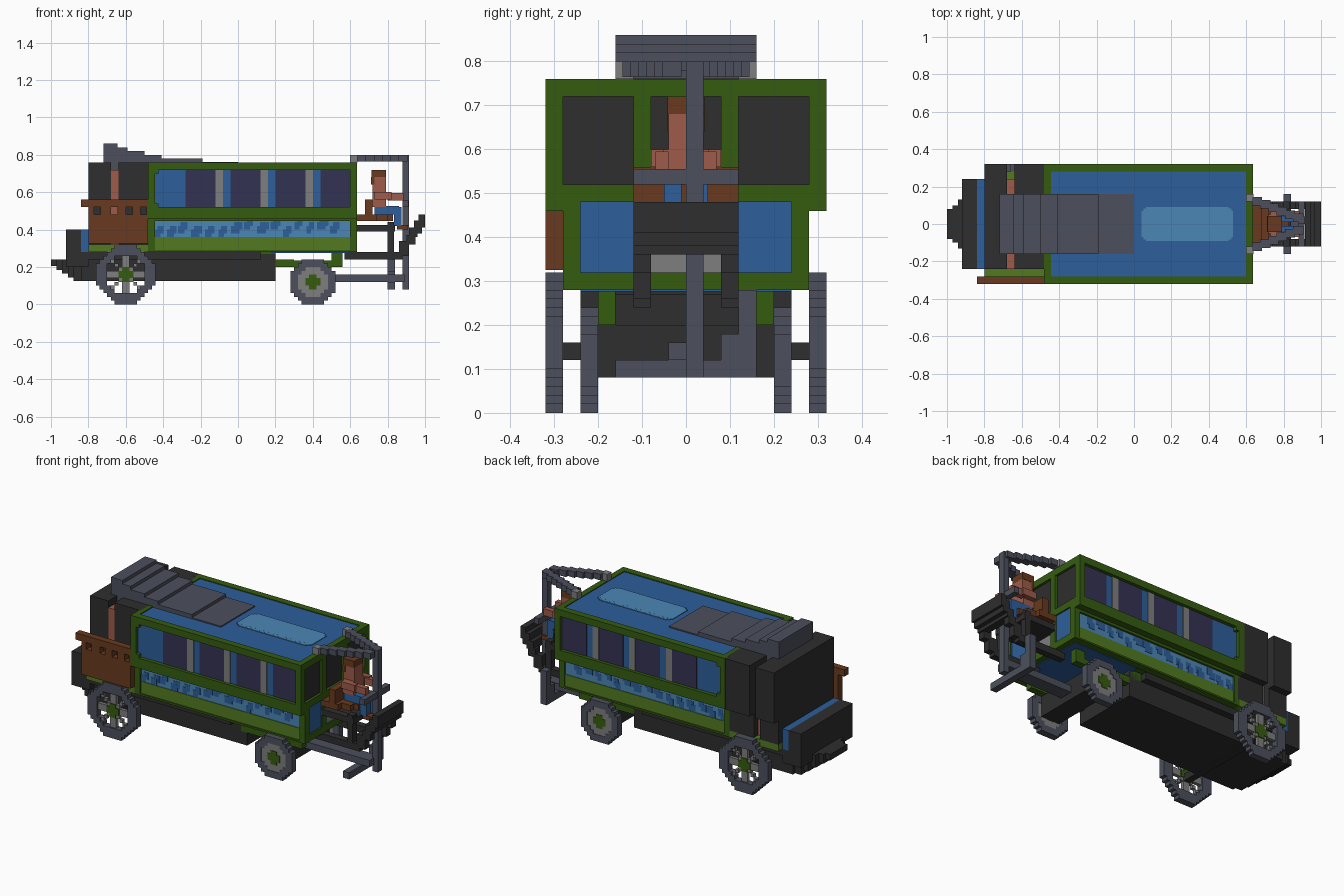
import bpy, bmesh, math, random
from mathutils import Matrix, Vector

cube = bpy.data.objects.get("Cube")
if cube:
    bpy.data.objects.remove(cube, do_unlink=True)


def lin(c):
    c /= 255
    return c / 12.92 if c < 0.04045 else ((c + 0.055) / 1.055) ** 2.4


def material(name, rgb):
    m = bpy.data.materials.new(name)
    col = [lin(c) for c in rgb] + [1]
    m.diffuse_color = col
    m.use_nodes = True
    m.node_tree.nodes["Principled BSDF"].inputs["Base Color"].default_value = col
    return m


GREEN = material("frame green", (53, 92, 16))
LIME = material("light green", (82, 122, 32))
BLUE = material("roof blue", (45, 94, 154))
SKY = material("light blue", (76, 134, 182))
DARK = material("charcoal", (46, 46, 46))
GRAY = material("slate gray", (76, 80, 92))
PALE = material("pale gray", (126, 126, 126))
GLASS = material("dark purple glass", (52, 50, 82))
BROWN = material("wood brown", (104, 58, 30))
SKIN = material("skin", (158, 91, 74))


def part(name, mat, boxes, mirror=False):
    """One object made of boxes (x0, x1, y0, y1, z0, z1), optionally mirrored in y."""
    bm = bmesh.new()
    if mirror:
        boxes = boxes + [(a, b, -d, -c, e, f) for a, b, c, d, e, f in boxes]
    for a, b, c, d, e, f in boxes:
        mat4 = Matrix.Translation(((a + b) / 2, (c + d) / 2, (e + f) / 2)) @ Matrix.Diagonal((b - a, d - c, f - e, 1))
        bmesh.ops.create_cube(bm, size=1, matrix=mat4)
    me = bpy.data.meshes.new(name)
    bm.to_mesh(me)
    bm.free()
    me.materials.append(mat)
    ob = bpy.data.objects.new(name, me)
    bpy.context.collection.objects.link(ob)
    return ob


def disc(rule, n, cx, cz, y0, y1, s=0.02):
    """Stepped disc: rows of cells where rule(u, v) holds, merged into runs."""
    boxes = []
    for j in range(-n, n):
        v, start = (j + 0.5) * s, None
        for i in range(-n, n + 1):
            inside = i < n and rule((i + 0.5) * s, v)
            if inside and start is None:
                start = i
            elif not inside and start is not None:
                boxes.append((cx + start * s, cx + i * s, y0, y1, cz + j * s, cz + j * s + s))
                start = None
    return boxes


def octo(u, v):
    return max(abs(u), abs(v), (abs(u) + abs(v)) * 0.73)


X0, X1 = -0.48, 0.635   # cabin ends

# Cabin: upper and lower cores, then the frame around the recessed panels
part("cabin_upper_core", GREEN, [(X0 + .01, X1 - .02, -.29, .29, .47, .745)])
part("cabin_lower_core", GREEN, [(X0 + .01, X1 - .02, -.255, .255, .285, .47)])
part("cabin_side_frame", GREEN, [
    (X0, X1, .28, .32, .72, .76), (X0, X1, .28, .32, .46, .52),
    (X0, -.445, .28, .32, .52, .72), (.60, X1, .28, .32, .52, .72),
    (X0, X1, .24, .28, .445, .46), (X0, X1, .24, .28, .28, .29),
    (X0, -.445, .24, .28, .29, .445), (.60, X1, .24, .28, .29, .445),
    (-.445, -.425, .29, .32, .70, .72), (-.445, -.425, .29, .32, .52, .54)], True)
part("cabin_front_frame", GREEN, [
    (.60, X1, -.28, .28, .72, .76), (.60, X1, -.28, .28, .48, .52),
    (.60, X1, -.24, .24, .28, .32), (X0, -.445, -.28, .28, .72, .76)])
part("cabin_front_posts", GREEN, [
    (.60, X1, .08, .12, .32, .72), (.60, X1, .24, .28, .32, .48)], True)
part("front_windows", DARK, [(.61, X1 - .015, .12, .28, .52, .72), (.61, X1 - .015, 0, .08, .52, .72)], True)
part("front_blue_panels", BLUE, [(.61, X1 - .008, .12, .24, .32, .48)], True)
part("front_door_panel", PALE, [(.61, X1 - .008, -.08, .08, .32, .48)])

# Side windows: blue strip, pale pillars and dark panes repeating along the cabin
part("window_blue_band", BLUE, [(-.445, .60, .28, .298, .52, .72)], True)
part("window_panes", GLASS, [(x, x + .16, .29, .301, .52, .72) for x in (-.28, -.04, .20, .44)], True)
part("window_pillars", PALE, [(x, x + .04, .29, .303, .52, .72) for x in (-.12, .12, .36)], True)

# Lower side panels with a mottled stripe
part("lower_side_panel", LIME, [(-.445, .60, .25, .272, .29, .36)], True)
part("lower_stripe", SKY, [(-.445, .60, .25, .268, .36, .445)], True)
random.seed(4)
blots, x = [], -.445
while x < .53:
    w, z = random.uniform(.025, .05), random.choice((.36, .38, .40))
    blots += [(x, x + w, .26, .270, z, z + .04), (x + .015, x + w + .015, .26, .2695, z + .02, min(z + .06, .445))]
    x += w + random.uniform(.02, .04)
part("stripe_patches", BLUE, blots, True)

# Roof
part("roof_panel", BLUE, [(-.445, .60, -.28, .28, .73, .755)])
part("roof_skylight", SKY, [
    (.04, .53, -.07, .07, .75, .759), (.05, .52, -.082, .082, .75, .7588), (.065, .505, -.092, .092, .75, .7586)])
part("roof_scales", GRAY, [(-.72, -.645, -.16, .16, .76, .86), (-.645, -.59, -.16, .16, .76, .84),
                           (-.59, -.50, -.16, .16, .76, .82), (-.50, -.41, -.16, .16, .75, .80),
                           (-.41, -.19, -.16, .16, .75, .78), (-.19, 0, -.16, .16, .75, .762)])
part("roof_lamps", PALE, [(.60, .64, .12, .16, .76, .80)], True)
part("cabin_underside", BLUE, [(.18, .60, -.24, .24, .276, .286)])

# Rear compartment with side slots, shelf and plank wall
part("rear_compartment", DARK, [
    (-.80, -.68, -.24, .28, .32, .76), (-.80, -.68, .28, .32, .46, .76),
    (-.64, X0 + .01, -.24, .28, .32, .76), (-.64, X0 - .001, .28, .32, .46, .76),
    (-.68, -.64, -.16, .16, .32, .72)])
part("slot_cap", GRAY, [(-.68, -.64, -.16, .16, .72, .76)])
part("slot_posts", SKIN, [(-.68, -.64, .16, .24, .32, .72)], True)
part("rear_shelf", LIME, [(-.80, X0, -.28, .28, .28, .32)])
part("rear_plank", BROWN, [(-.80, X0, -.32, -.28, .325, .48), (-.84, X0, -.32, -.28, .52, .56)]
     + [(a, b, -.32, -.28, .48, .52) for a, b in
        ((-.80, -.77), (-.735, -.68), (-.645, -.60), (-.565, -.52), (-.49, -.48))])
part("tail_band", BLUE, [(-.84, -.80, -.24, .24, .28, .40)])
part("tail_tank", DARK, [(-.92, -.84, -.24, .24, .20, .40), (-.84, -.80, -.24, .24, .20, .28)])

# Hull under the cabin, stepping up to a tapered tail
part("hull", DARK, [
    (-.86, .12, -.24, .24, .24, .28), (-.84, .20, -.20, .20, .125, .27),
    (-.88, -.84, -.18, .18, .125, .24), (-.91, -.88, -.16, .16, .145, .24),
    (-.94, -.91, -.13, .13, .165, .24), (-.97, -.94, -.10, .10, .185, .24),
    (-1.0, -.97, -.08, .08, .205, .24), (-1.0, -.92, -.08, .08, .22, .24)])

# Axles and front suspension
part("axles", DARK, [(-.62, -.58, -.29, .29, .12, .16), (.38, .42, -.21, .21, .10, .14),
                     (.34, .46, -.20, .20, .08, .20)])
part("front_springs", GREEN, [(.12, .16, .16, .20, .24, .285), (.16, .20, .16, .20, .20, .285),
                              (.20, .30, .16, .20, .20, .24), (.30, .50, .16, .20, .20, .235),
                              (.50, .56, .16, .20, .20, .285)], True)

# Wheels
rc, fc = (-.60, .16), (.40, .12)
part("rear_wheel_rims", GRAY, disc(lambda u, v: .105 < octo(u, v) < .16, 8, *rc, .28, .32), True)
part("rear_wheel_spokes", PALE, disc(
    lambda u, v: .03 < math.hypot(u, v) and octo(u, v) < .105
    and (min(abs(u), abs(v)) < .02 or abs(abs(u) - abs(v)) < .01), 8, *rc, .29, .31), True)
part("rear_wheel_hubs", GREEN, disc(lambda u, v: math.hypot(u, v) < .04, 8, *rc, .285, .315), True)
part("front_wheel_tyres", GRAY, disc(lambda u, v: .08 < math.hypot(u, v) and octo(u, v) < .125, 6, *fc, .20, .24), True)
part("front_wheel_discs", PALE, disc(lambda u, v: .035 < math.hypot(u, v) <= .08, 6, *fc, .203, .237), True)
part("front_wheel_hubs", GREEN, disc(lambda u, v: math.hypot(u, v) <= .035, 6, *fc, .20, .24), True)

# Driver platform: canopy arms closing to a single post, drawbar and foot
arms = []
for i in range(6):
    y = .10 - i * .018
    arms.append((.63 + i * .044, .685 + i * .044, max(y, 0), y + .045, .765, .80))
part("canopy_arms", GRAY, arms, True)
part("front_post", GRAY, [(.88, .915, 0, .04, .08, .80)])
part("handlebar", GRAY, [(.88, .912, -.12, .12, .52, .555)])
part("drawbar", GRAY, [(.44, .89, -.04, .04, .12, .16), (.80, .84, -.16, .16, .08, .12),
                       (.80, .84, .12, .16, .12, .28), (.80, .84, .08, .12, .12, .18)])
part("platform_frame", DARK, [(.57, .88, .08, .12, .24, .28), (.62, .84, .08, .12, .39, .425),
                              (.80, .835, .08, .12, .28, .44)], True)
part("platform_floor", DARK, [(.62, .84, -.08, .08, .39, .42)])
part("footboard", DARK, [
    (.965, 1.0, -.12, .12, .41, .48), (.94, .985, -.12, .12, .38, .45), (.915, .96, -.12, .12, .36, .41),
    (.90, .95, .08, .12, .32, .37), (.90, .95, -.12, -.08, .32, .37),
    (.86, .915, .08, .12, .26, .34), (.86, .915, -.12, -.08, .26, .34)])

# Seat
part("driver_seat", BROWN, [(.63, .74, -.12, .12, .445, .48), (.74, .80, -.09, .09, .445, .48),
                            (.80, .83, -.06, .06, .445, .48), (.68, .72, -.12, .12, .48, .56)])

# Driver
part("driver_legs", BLUE, [(.73, .86, .01, .05, .48, .525), (.835, .875, .01, .05, .42, .52)], True)
part("driver_boots", BROWN, [(.85, .91, .01, .05, .40, .425)], True)
part("driver_body", SKIN, [(.72, .79, -.05, .05, .52, .60), (.72, .79, -.04, .04, .60, .68)])
part("driver_arms", SKIN, [(.73, .82, .05, .08, .56, .60), (.80, .885, .04, .07, .555, .595)], True)
part("driver_hair", BROWN, [(.715, .79, -.042, .042, .68, .72), (.712, .73, -.042, .042, .64, .68)])
